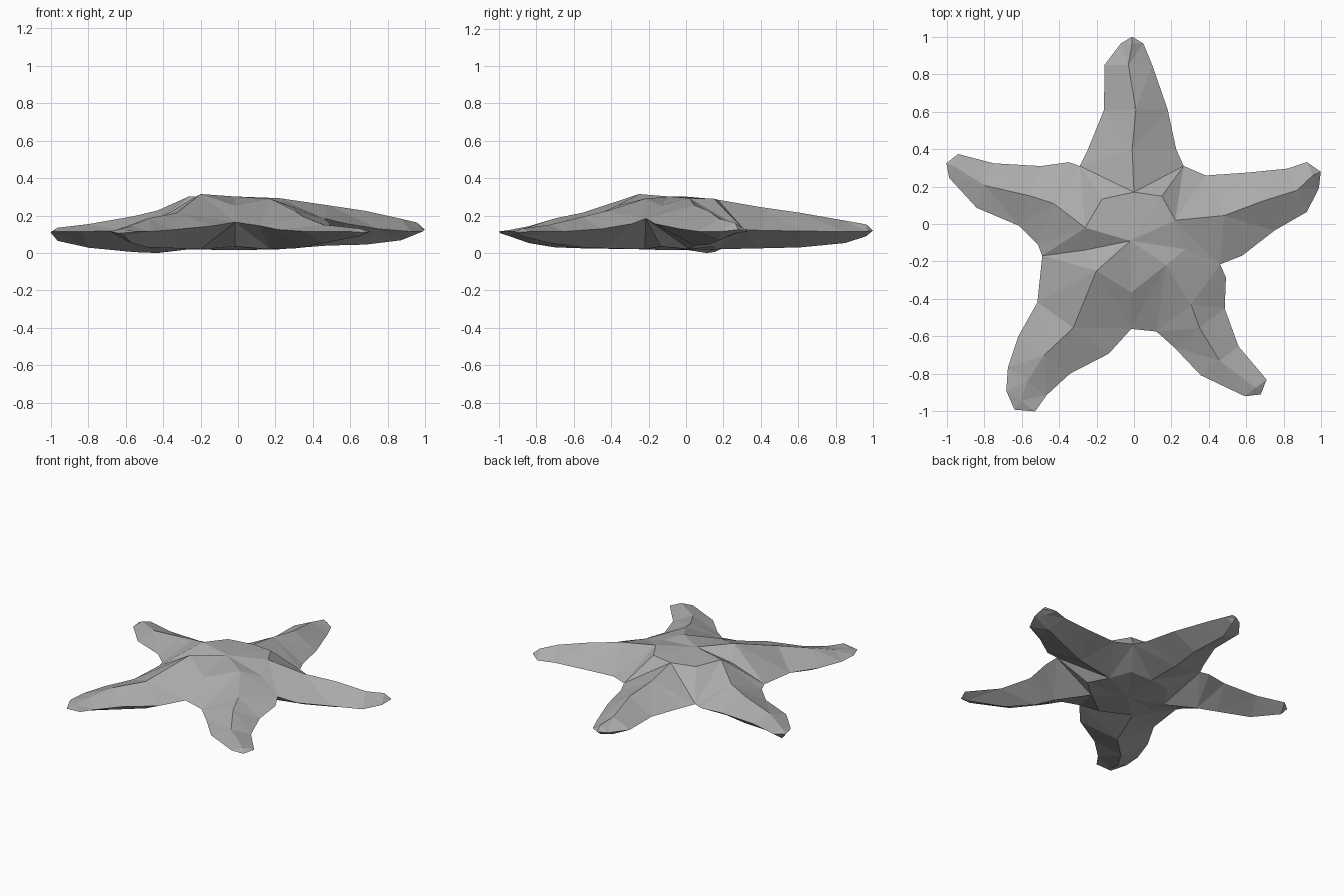
import bpy, bmesh
from mathutils import Vector

if "Cube" in bpy.data.objects:
    bpy.data.objects.remove(bpy.data.objects["Cube"])

bm = bmesh.new()


def vert(*p):
    return bm.verts.new(p)


def face(*vs):
    bm.faces.new(vs)


# Section shared by all arms, root to tip: half width, ridge height, underside height
WIDTH = (.235, .17, .127)
RIDGE = (.23, .2, .158, .138)
KEEL = (.02, .025, .048, .085)
BLEND = (.6, .2, 0, 0)  # how far the rim follows the height of the nearby notch
RIM = .11

# Rim points in the notches between arms, counterclockwise from the back left
notches = [vert(*p) for p in [(-.29, .31, .12), (-.49, -.17, .13), (-.015, -.56, .16),
                              (.46, -.215, .18), (.265, .31, .12)]]
# Body points inside the notches: share of the way out, height
saddles = [(.25, .285), (.12, .23), (.4, .25), (.3, .25), (.25, .285)]


def arm(i, root, centres, end_width, lift, sag=0):
    """Loft a diamond section along one arm; return its inner top and underside points."""
    pts = [Vector(c) for c in centres]
    along = (pts[-1] - pts[0]).normalized()
    side = Vector((-along.y, along.x))
    top, low = vert(*root), vert(root[0], root[1], .015)
    rows = [(notches[i], top, notches[i - 1], low)]
    for p, w, ridge, keel, f in zip(pts, WIDTH + (end_width,), RIDGE, KEEL, BLEND):
        left, right = (RIM + (notches[k].co.z - RIM) * f for k in (i, i - 1))
        rows.append((vert(*(p + side * w), left), vert(*p, ridge + lift),
                     vert(*(p - side * w), right), vert(*p, keel + sag)))
    for a, b in zip(rows, rows[1:]):
        for j in range(4):
            face(a[j], b[j], b[j - 3], a[j - 3])
    tip = vert(*(pts[-1] + along * end_width * .6), RIM + lift / 2)
    for j in range(4):
        face(rows[-1][j], tip, rows[-1][j - 3])
    return top, low


roots = [
    # Back arm
    arm(0, (0, .17, .28), [(-.01, .4), (.01, .61), (-.03, .85), (-.01, .964)], .06, .01),
    # Left arm
    arm(1, (-.26, -.02, .298), [(-.43, .11), (-.555, .15), (-.795, .205), (-.963, .31)], .068, -.008, -.025),
    # Front left arm
    arm(2, (-.2, -.25, .31), [(-.325, -.555), (-.48, -.7), (-.57, -.84), (-.605, -.945)], .095, -.02),
    # Front right arm
    arm(3, (.17, -.22, .285), [(.305, -.43), (.35, -.555), (.457, -.73), (.65, -.875)], .073, -.012),
    # Right arm
    arm(4, (.22, .02, .288), [(.48, .045), (.68, .12), (.87, .18), (.955, .26)], .077, .02, .015),
]

# Central body, top and underside
for under in (0, 1):
    hub = vert(-.02, -.09, .01 if under else .297)
    for i, (notch, (out, height)) in enumerate(zip(notches, saddles)):
        a, b = roots[i][under], roots[(i + 1) % 5][under]
        s = (a.co + b.co).lerp(notch.co * 2, out) / 2
        saddle = vert(s.x, s.y, .03 if under else height)
        face(hub, a, saddle)
        face(hub, saddle, b)
        face(saddle, a, notch)
        face(saddle, notch, b)

# Flat faceted triangles, resting on the ground
bmesh.ops.recalc_face_normals(bm, faces=bm.faces)
bmesh.ops.triangulate(bm, faces=bm.faces)
floor = min(v.co.z for v in bm.verts)
for v in bm.verts:
    v.co.z -= floor

mesh = bpy.data.meshes.new("starfish")
bm.to_mesh(mesh)
bm.free()
skin = bpy.data.materials.new("dark_grey")
skin.diffuse_color = (.41, .41, .41, 1)
skin.use_nodes = True
skin.node_tree.nodes["Principled BSDF"].inputs["Base Color"].default_value = skin.diffuse_color
mesh.materials.append(skin)
bpy.context.collection.objects.link(bpy.data.objects.new("starfish", mesh))
